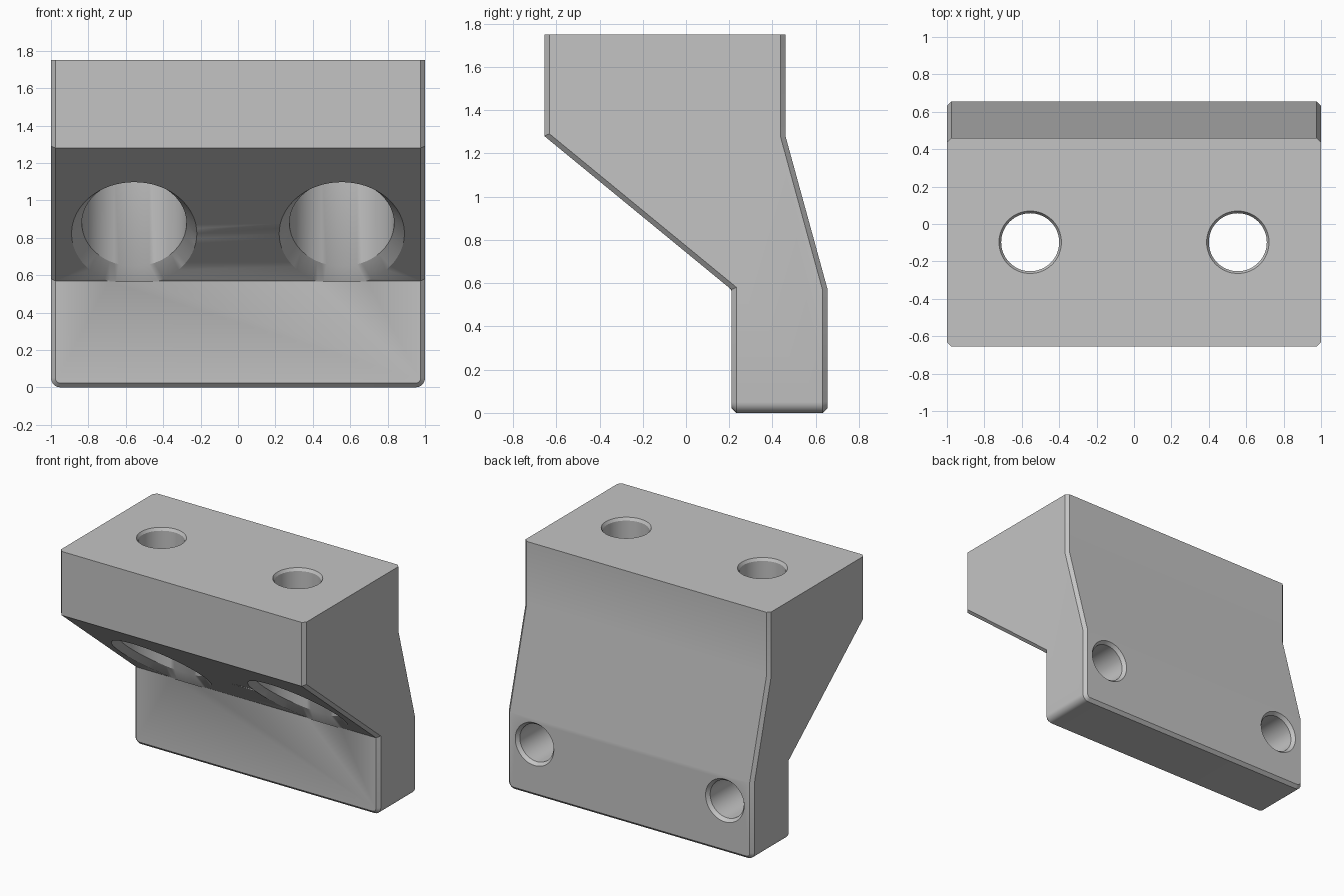
import bpy, bmesh, math
from mathutils import Matrix, Vector

if "Cube" in bpy.data.objects:
    bpy.data.objects.remove(bpy.data.objects["Cube"], do_unlink=True)

metal = bpy.data.materials.new("light_grey")
metal.use_nodes = True
metal.diffuse_color = (0.55, 0.55, 0.55, 1)
metal.node_tree.nodes["Principled BSDF"].inputs["Base Color"].default_value = (0.55, 0.55, 0.55, 1)

FRONT, BACK = -0.655, 0.46          # depth of the upper block
FOOT, HEEL = 0.21, 0.655            # depth of the lower block
KNEE, SHOULDER, TOP = 0.57, 1.28, 1.75
SLOPE = (SHOULDER - KNEE) / (FRONT - FOOT)


def finish(bm, name):
    bmesh.ops.recalc_face_normals(bm, faces=bm.faces)
    mesh = bpy.data.meshes.new(name)
    bm.to_mesh(mesh)
    bm.free()
    mesh.materials.append(metal)
    obj = bpy.data.objects.new(name, mesh)
    bpy.context.collection.objects.link(obj)
    return obj


def make_body():
    """Side profile pushed across the width, with rounded base and chamfers."""
    profile = [(FRONT, TOP), (FRONT, SHOULDER), (FOOT, KNEE), (FOOT, 0),
               (HEEL, 0), (HEEL, KNEE), (BACK, SHOULDER), (BACK, TOP)]
    bm = bmesh.new()
    face = bm.faces.new([bm.verts.new((-1, y, z)) for y, z in profile])
    side = bmesh.ops.extrude_face_region(bm, geom=[face])
    bmesh.ops.translate(bm, vec=(2, 0, 0),
                        verts=[g for g in side["geom"] if isinstance(g, bmesh.types.BMVert)])
    bmesh.ops.recalc_face_normals(bm, faces=bm.faces)

    # Rounded lower side edges
    low = [e for e in bm.edges if all(v.co.z < 0.01 for v in e.verts)
           and abs(e.verts[0].co.y - e.verts[1].co.y) > 0.1]
    bmesh.ops.bevel(bm, geom=low, offset=0.05, segments=6, profile=0.5, affect='EDGES')
    bm.normal_update()

    # Chamfer between the sides and base and the front and back
    def is_belt(f):
        return abs(f.normal.y) < 0.01 and f.normal.z < 0.5

    def is_outer(f):
        return abs(f.normal.y) > 0.1

    rim = [e for e in bm.edges if len(e.link_faces) == 2
           and any(map(is_belt, e.link_faces)) and any(map(is_outer, e.link_faces))]
    bmesh.ops.bevel(bm, geom=rim, offset=0.023, segments=1, affect='EDGES')
    return finish(bm, "mounting_block")


def make_cutter(name, rings, matrix, sides=64):
    """Stack of circles (radius, height, shear along y) closed at both ends."""
    bm = bmesh.new()
    loops = []
    for radius, height, shear in rings:
        loop = []
        for i in range(sides):
            a = math.tau * i / sides
            x, y = radius * math.cos(a), radius * math.sin(a)
            loop.append(bm.verts.new(matrix @ Vector((x, y, height + shear * y))))
        loops.append(loop)
    for a, b in zip(loops, loops[1:]):
        for i in range(sides):
            j = (i + 1) % sides
            bm.faces.new((a[i], a[j], b[j], b[i]))
    bm.faces.new(loops[0])
    bm.faces.new(loops[-1])
    obj = finish(bm, name)
    obj.hide_render = True
    return obj


body = make_body()
cutters = []
mid = (FRONT + BACK) / 2
mid_z = SHOULDER + SLOPE * (mid - FRONT)

for s in (-1, 1):
    # Upright bolt hole: flared counterbore in the slope, narrow hole to the top
    bolt = [(0.337, mid_z - 0.004, SLOPE), (0.335, mid_z, SLOPE),
            (0.28, mid_z + 0.055, SLOPE), (0.28, SHOULDER, 0),
            (0.155, SHOULDER, 0), (0.155, TOP - 0.02, 0),
            (0.167, TOP, 0), (0.173, TOP + 0.01, 0)]
    cutters.append(make_cutter("bolt_hole_cutter", bolt,
                               Matrix.Translation((s * 0.555, mid, 0))))
    # Blind hole in the lower back face
    blind = [(0.137, -0.35, 0), (0.137, -0.025, 0), (0.157, 0, 0), (0.165, 0.01, 0)]
    turn = Matrix.Rotation(-math.pi / 2, 4, 'X')
    cutters.append(make_cutter("back_hole_cutter", blind,
                               Matrix.Translation((s * 0.775, HEEL, 0.385)) @ turn))

bpy.ops.object.select_all(action='DESELECT')
bpy.context.view_layer.objects.active = body
body.select_set(True)
for cutter in cutters:
    mod = body.modifiers.new("hole", 'BOOLEAN')
    mod.operation = 'DIFFERENCE'
    mod.solver = 'EXACT'
    mod.object = cutter
    bpy.ops.object.modifier_apply(modifier=mod.name)
    bpy.data.objects.remove(cutter, do_unlink=True)

bpy.ops.object.shade_smooth_by_angle(angle=math.radians(30))
